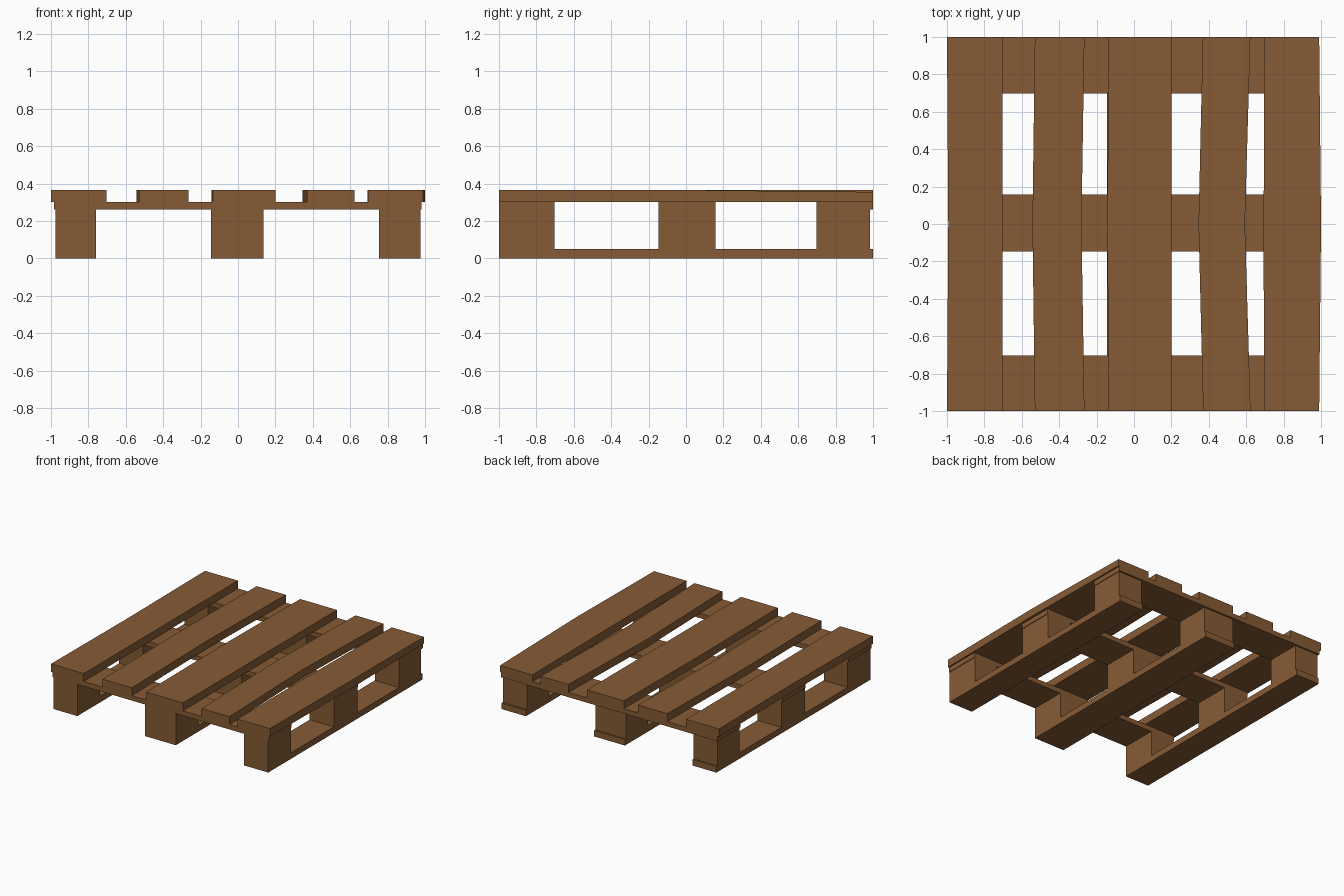
import bpy
import bmesh

old = bpy.data.objects.get("Cube")
if old:
    bpy.data.objects.remove(old, do_unlink=True)

wood = bpy.data.materials.new("brown wood")
wood.use_nodes = True
COLOUR = (0.238, 0.105, 0.036, 1.0)
wood.diffuse_color = COLOUR
bsdf = wood.node_tree.nodes["Principled BSDF"]
bsdf.inputs["Base Color"].default_value = COLOUR
bsdf.inputs["Roughness"].default_value = 0.9


def plank(name, stations):
    """Loft a board through rectangular sections (y, x0, x1, z0, z1)."""
    bm = bmesh.new()
    rings = [[bm.verts.new((x, y, z)) for x, z in
              ((x0, z0), (x1, z0), (x1, z1), (x0, z1))]
             for y, x0, x1, z0, z1 in stations]
    for a, b in zip(rings, rings[1:]):
        for i in range(4):
            j = (i + 1) % 4
            bm.faces.new((a[i], a[j], b[j], b[i]))
    bm.faces.new(rings[0])
    bm.faces.new(rings[-1])
    bmesh.ops.recalc_face_normals(bm, faces=bm.faces)
    mesh = bpy.data.meshes.new(name)
    bm.to_mesh(mesh)
    bm.free()
    mesh.materials.append(wood)
    obj = bpy.data.objects.new(name, mesh)
    bpy.context.collection.objects.link(obj)


def box(name, x, y, z):
    plank(name, [(yy, *x, *z) for yy in y])


BASE, DECK, TOP = 0.05, 0.30, 0.365
CROSS = 0.26
columns = {"right": (-0.977, -0.76), "centre": (-0.145, 0.135), "left": (0.755, 0.975)}
rows = {"front": (-1, -0.703), "middle": (-0.147, 0.157), "back": (0.698, 0.985)}

# Bottom runners and the blocks standing on them
for side, xs in columns.items():
    box(f"{side}_runner", xs, (-1, 1), (0, BASE))
    for row, ys in rows.items():
        box(f"{row}_{side}_block", xs, ys, (BASE, CROSS))

# Cross boards resting on the blocks
for row, (y0, y1) in rows.items():
    box(f"{row}_cross_board", (-0.985, 0.98), (y0, 1 if row == "back" else y1), (CROSS, DECK))

# Slightly warped deck boards: x edges at front, middle and back, then back height
deck = {
    "right": ((-1, -0.702), (-0.993, -0.702), (-1, -0.702), TOP),
    "inner_right": ((-0.53, -0.265), (-0.543, -0.281), (-0.53, -0.265), TOP),
    "centre": ((-0.135, 0.2), (-0.143, 0.2), (-0.135, 0.2), TOP),
    "inner_left": ((0.37, 0.623), (0.345, 0.593), (0.368, 0.622), TOP),
    "left": ((0.695, 0.99), (0.693, 1.0), (0.697, 0.99), 0.355),
}
for side, (front, middle, back, height) in deck.items():
    plank(f"{side}_deck_board", [(-1, *front, DECK, TOP),
                                 (0, *middle, DECK, TOP),
                                 (1, *back, DECK, height)])
